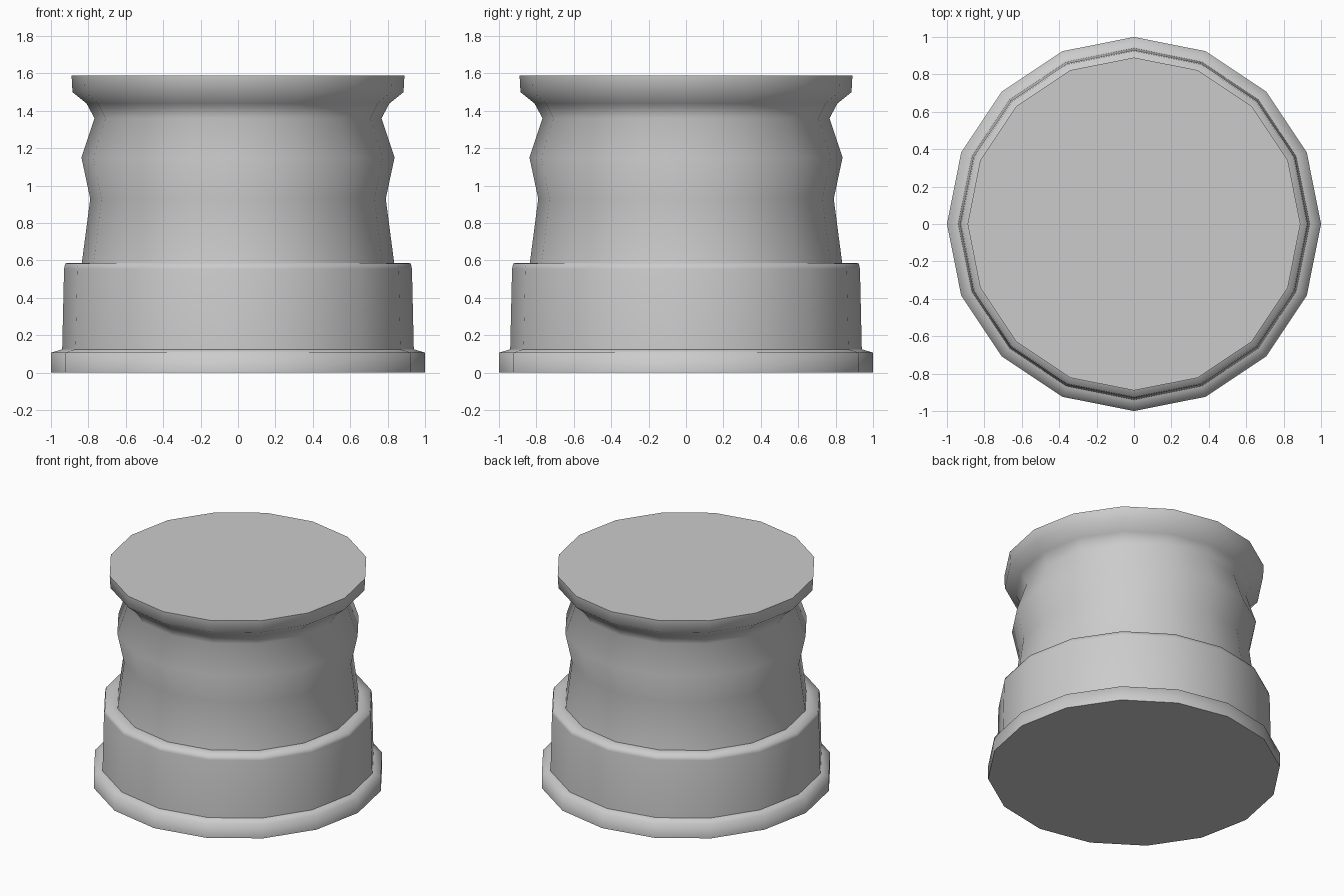
import bpy, bmesh
from math import radians, cos, sin, pi

if "Cube" in bpy.data.objects:
    bpy.data.objects.remove(bpy.data.objects["Cube"])

SIDES = 16


def lathe(name, profile, cap_bottom=False, cap_top=False):
    """Spin a (radius, height) profile into a 16-sided shell."""
    bm = bmesh.new()
    rings = [[bm.verts.new((r * cos(2 * pi * i / SIDES), r * sin(2 * pi * i / SIDES), z))
              for i in range(SIDES)] for r, z in profile]
    for lo, hi in zip(rings, rings[1:]):
        for i in range(SIDES):
            j = (i + 1) % SIDES
            bm.faces.new((lo[i], lo[j], hi[j], hi[i]))
    if cap_bottom:
        bm.faces.new(rings[0][::-1])
    if cap_top:
        bm.faces.new(rings[-1])
    mesh = bpy.data.meshes.new(name)
    bm.to_mesh(mesh)
    bm.free()
    obj = bpy.data.objects.new(name, mesh)
    bpy.context.collection.objects.link(obj)
    bpy.ops.object.select_all(action='DESELECT')
    obj.select_set(True)
    bpy.context.view_layer.objects.active = obj
    bpy.ops.object.shade_smooth_by_angle(angle=radians(80))
    return obj


# Foot flange with sloped upper edge
lathe("foot_flange", [(1.0, 0), (1.0, 0.107), (0.94, 0.125)], cap_bottom=True)

# Wide collar with small bevel and flat ledge
lathe("lower_collar", [(0.94, 0.125), (0.93, 0.555), (0.924, 0.585), (0.835, 0.587)])

# Wavy neck flaring into the top rim
lathe("neck_and_rim", [(0.835, 0.587), (0.79, 0.93), (0.837, 1.15), (0.767, 1.36),
                       (0.81, 1.44), (0.885, 1.50), (0.89, 1.59)], cap_top=True)
